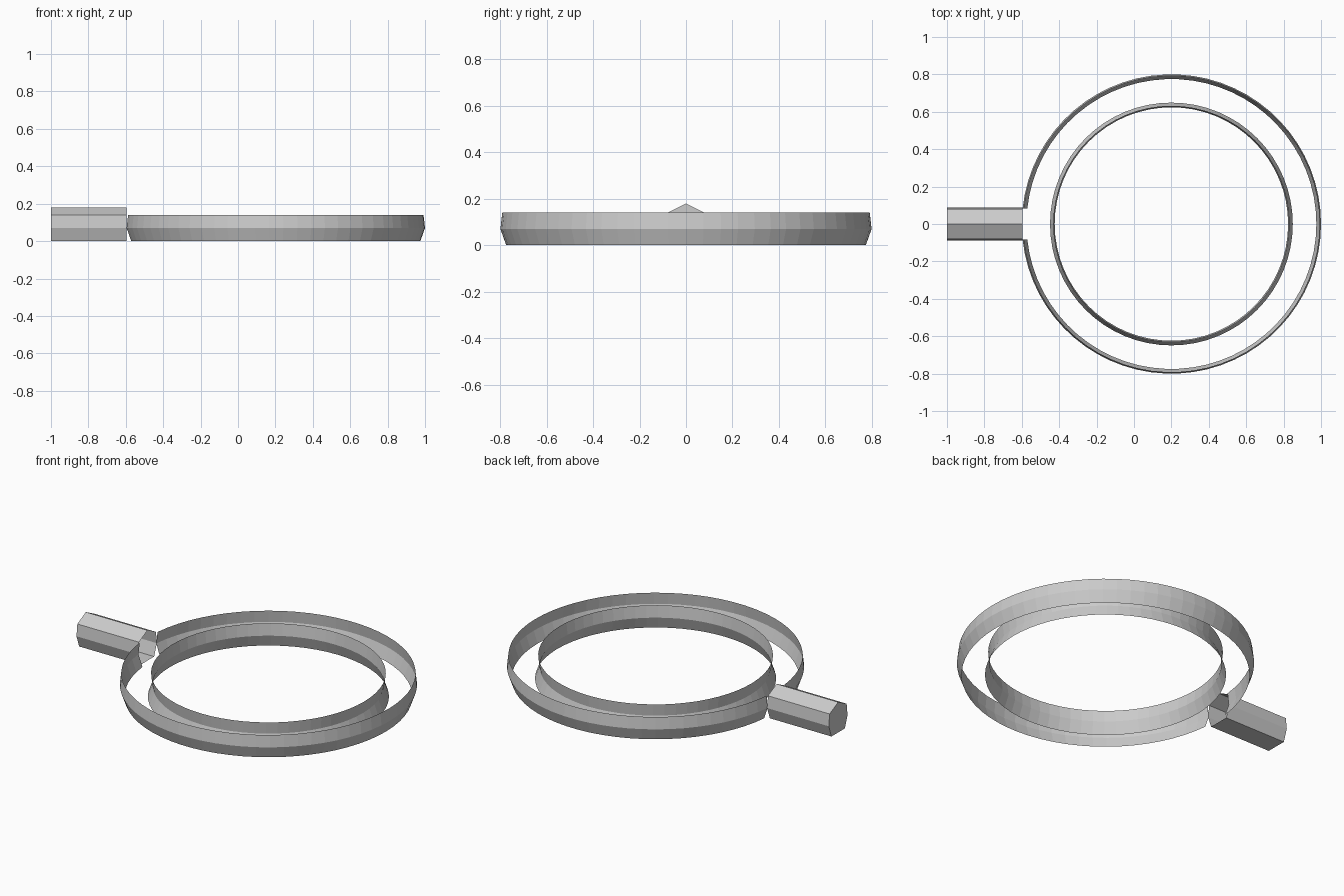
import bpy, bmesh, math

if "Cube" in bpy.data.objects:
    bpy.data.objects.remove(bpy.data.objects["Cube"])

CX, SEG = 0.2, 64          # ring centre and segments
R_MID = 0.712              # radius halfway between the two walls
# tube section: (half width, z), shared by the rings and the handle
SIDE = [(0.063, 0.0), (0.088, 0.07), (0.080, 0.14)]
PEAK = 0.18


def finish(name, bm):
    bmesh.ops.recalc_face_normals(bm, faces=bm.faces[:])
    me = bpy.data.meshes.new(name)
    bm.to_mesh(me)
    bm.free()
    ob = bpy.data.objects.new(name, me)
    bpy.context.collection.objects.link(ob)
    return ob


def ring(name, sign, opening=0.0):
    """Thin spun wall; opening leaves a doorway for the handle at -x."""
    bm = bmesh.new()
    gap = math.asin(opening / R_MID)
    n = SEG if opening == 0 else SEG + 1
    loops = []
    for i in range(n):
        a = math.pi + gap + (2 * math.pi - 2 * gap) * i / SEG
        loops.append([bm.verts.new((CX + (R_MID + sign * w) * math.cos(a),
                                    (R_MID + sign * w) * math.sin(a), z)) for w, z in SIDE])
    for i in range(SEG):
        p, q = loops[i], loops[(i + 1) % n]
        for k in range(len(SIDE) - 1):
            bm.faces.new((p[k], q[k], q[k + 1], p[k + 1]))
    return finish(name, bm)


# concentric walls
ring("outer_wall", 1, opening=0.075)
ring("inner_wall", -1)

# handle: pointed-top tube, closed at the far end, open into the rings
bm = bmesh.new()
section = [(-w, z) for w, z in SIDE] + [(0, PEAK)] + [(w, z) for w, z in reversed(SIDE)]
far = [bm.verts.new((-1.0, y, z)) for y, z in section]
near = [bm.verts.new((-0.595, y, z)) for y, z in section]
for i in range(len(section)):
    j = (i + 1) % len(section)
    bm.faces.new((far[i], far[j], near[j], near[i]))
bm.faces.new(far)
finish("handle", bm)
